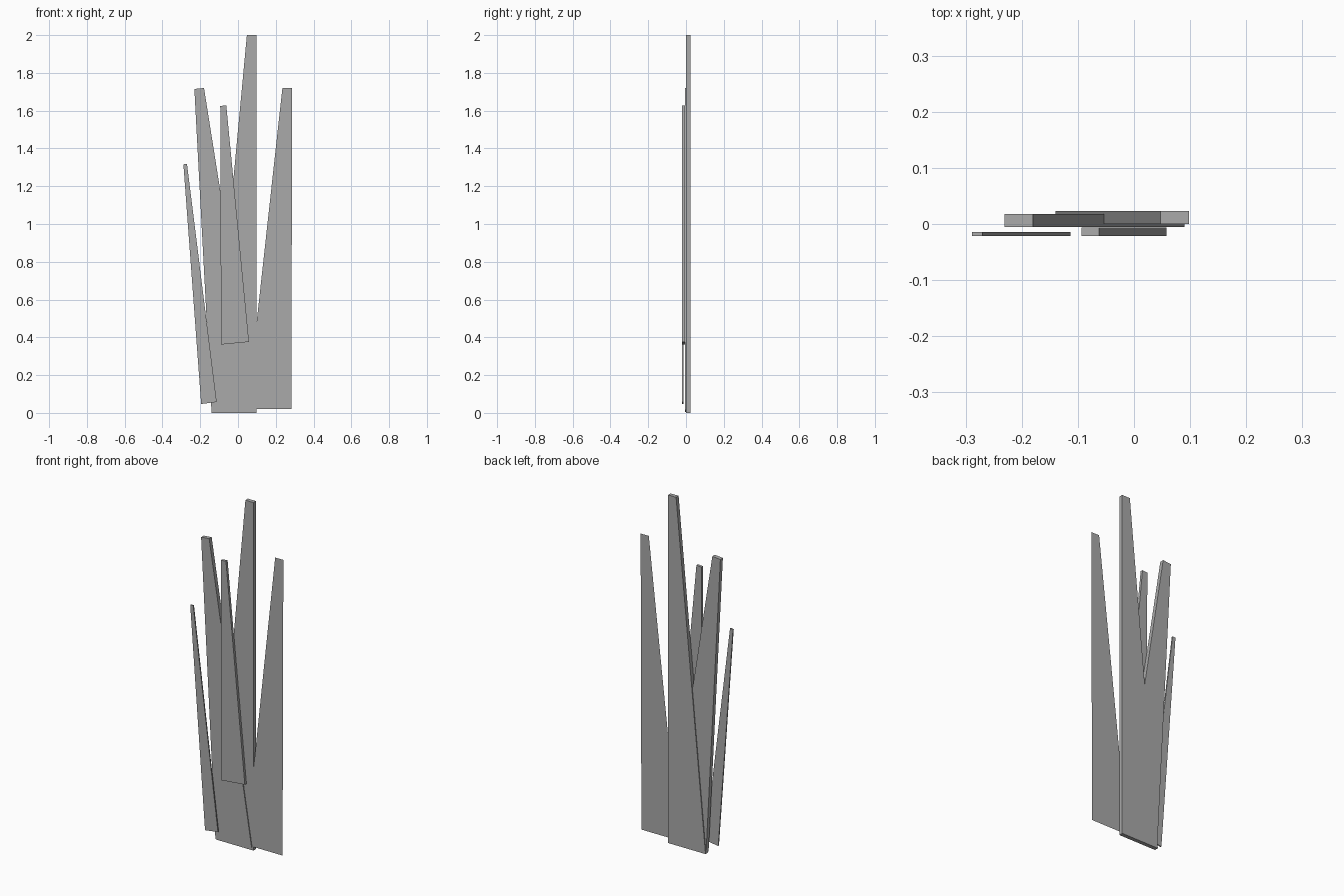
import bpy
import bmesh

cube = bpy.data.objects.get("Cube")
if cube:
    bpy.data.objects.remove(cube, do_unlink=True)

# One plain grey for every blade
grey = bpy.data.materials.new("plain_grey")
grey.use_nodes = True
colour = (0.4, 0.4, 0.4, 1.0)
grey.diffuse_color = colour
grey.node_tree.nodes["Principled BSDF"].inputs["Base Color"].default_value = colour


def blade(name, outline, front, back):
    """Flat tapered blade: an x/z outline, extruded from front to back in y."""
    bm = bmesh.new()
    face = bm.faces.new([bm.verts.new((x, front, z)) for x, z in outline])
    if back > front:
        side = bmesh.ops.extrude_face_region(bm, geom=[face], use_keep_orig=True)
        moved = [g for g in side["geom"] if isinstance(g, bmesh.types.BMVert)]
        bmesh.ops.translate(bm, verts=moved, vec=(0, back - front, 0))
        bmesh.ops.recalc_face_normals(bm, faces=bm.faces)
    mesh = bpy.data.meshes.new(name)
    bm.to_mesh(mesh)
    bm.free()
    mesh.materials.append(grey)
    bpy.context.collection.objects.link(bpy.data.objects.new(name, mesh))


# Outlines run bottom left, bottom right, top right, top left
blade("tall_blade", [(-0.14, 0), (0.098, 0), (0.098, 2), (0.047, 2)], 0, 0.023)
blade("left_blade", [(-0.14, 0.004), (0.09, 0.016), (-0.18, 1.72), (-0.231, 1.715)],
      -0.005, 0.018)
blade("middle_blade", [(-0.09, 0.362), (0.058, 0.376), (-0.062, 1.628), (-0.094, 1.625)],
      -0.021, -0.006)
blade("thin_blade", [(-0.195, 0.047), (-0.113, 0.058), (-0.27, 1.318), (-0.289, 1.316)],
      -0.021, -0.014)

# The right blade is a single sheet
blade("right_blade", [(0.048, 0.02), (0.282, 0.02), (0.287, 1.72), (0.235, 1.72)],
      0.002, 0.002)
